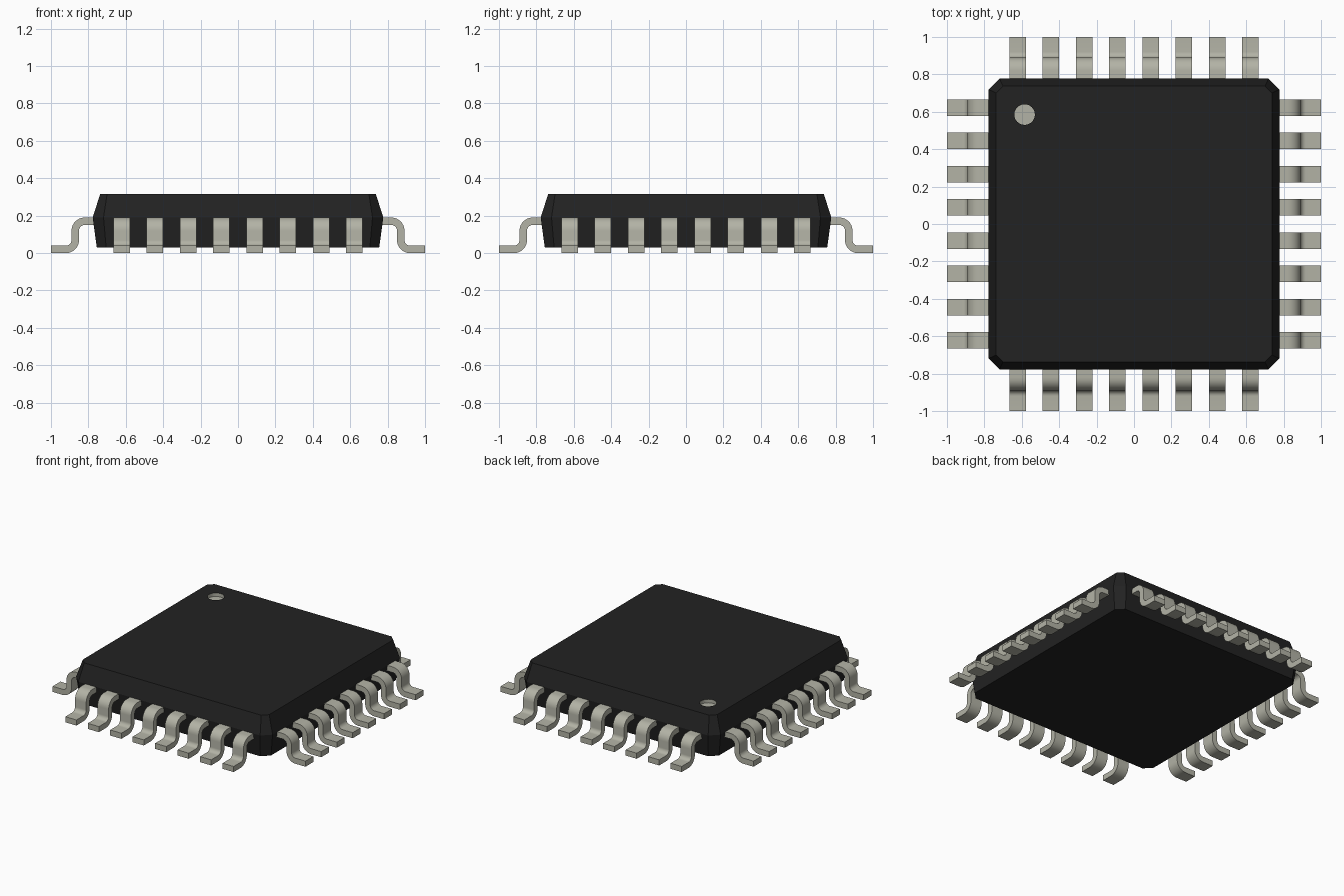
import bpy, bmesh, math
from mathutils import Matrix

cube = bpy.data.objects.get("Cube")
if cube:
    bpy.data.objects.remove(cube, do_unlink=True)


def material(name, rgb):
    m = bpy.data.materials.new(name)
    m.use_nodes = True
    m.diffuse_color = (*rgb, 1)
    m.node_tree.nodes["Principled BSDF"].inputs["Base Color"].default_value = (*rgb, 1)
    return m


BLACK = material("black plastic", (0.016, 0.016, 0.016))
METAL = material("tinned metal", (0.45, 0.45, 0.38))


def new_object(name, bm, *mats):
    bmesh.ops.recalc_face_normals(bm, faces=bm.faces)
    mesh = bpy.data.meshes.new(name)
    bm.to_mesh(mesh)
    bm.free()
    for m in mats:
        mesh.materials.append(m)
    ob = bpy.data.objects.new(name, mesh)
    bpy.context.collection.objects.link(ob)
    return ob


def activate(ob):
    bpy.ops.object.select_all(action='DESELECT')
    ob.select_set(True)
    bpy.context.view_layer.objects.active = ob


# Body: stacked chamfered squares (z, half width, chamfer)
bm = bmesh.new()
rings = []
for z, h, c in ((0.03, 0.755, 0.05), (0.19, 0.777, 0.058), (0.315, 0.737, 0.037)):
    k = h - c
    outline = ((h, -k), (h, k), (k, h), (-k, h), (-h, k), (-h, -k), (-k, -h), (k, -h))
    rings.append([bm.verts.new((x, y, z)) for x, y in outline])
for low, high in zip(rings, rings[1:]):
    for i in range(8):
        j = (i + 1) % 8
        bm.faces.new((low[i], low[j], high[j], high[i]))
bm.faces.new(rings[0])
bm.faces.new(rings[-1])
body = new_object("body", bm, BLACK, METAL)

# Round orientation dimple sunk into the top
DOT, RADIUS, DEPTH = (-0.585, 0.585), 0.055, 0.025
bm = bmesh.new()
bmesh.ops.create_cone(bm, cap_ends=True, segments=32, radius1=RADIUS, radius2=RADIUS,
                      depth=0.2, matrix=Matrix.Translation((*DOT, 0.315 - DEPTH + 0.1)))
cutter = new_object("dimple_cutter", bm)
cutter.hide_render = True
mod = body.modifiers.new("dimple", 'BOOLEAN')
mod.operation = 'DIFFERENCE'
mod.solver = 'EXACT'
mod.object = cutter
activate(body)
bpy.ops.object.modifier_apply(modifier=mod.name)
bpy.data.objects.remove(cutter, do_unlink=True)
for p in body.data.polygons:
    inside = all(math.dist(body.data.vertices[v].co.xy, DOT) < RADIUS + 0.002
                 for v in p.vertices)
    p.material_index = 1 if inside else 0


# Gull-wing lead profile in (outward distance, height)
def arc(cx, cz, r, a0, a1, n=8):
    return [(cx + r * math.cos(math.radians(a0 + (a1 - a0) * i / n)),
             cz + r * math.sin(math.radians(a0 + (a1 - a0) * i / n))) for i in range(n + 1)]


upper = [(0.72, 0.19)] + arc(0.82, 0.12, 0.07, 90, 0) + arc(0.92, 0.07, 0.03, 180, 270) + [(1, 0.04)]
lower = [(0.72, 0.15)] + arc(0.82, 0.12, 0.03, 90, 0) + arc(0.92, 0.07, 0.07, 180, 270) + [(1, 0)]
WIDTH, PITCH, COUNT = 0.088, 0.1777, 8

bm = bmesh.new()
for n in range(COUNT):
    centre = (n - (COUNT - 1) / 2) * PITCH
    # Four corner rails swept along the profile, wrapped into a closed strip
    sections = []
    for (ux, uz), (lx, lz) in zip(upper, lower):
        a, b = centre - WIDTH / 2, centre + WIDTH / 2
        sections.append([bm.verts.new(p) for p in
                         ((ux, a, uz), (ux, b, uz), (lx, b, lz), (lx, a, lz))])
    for s, t in zip(sections, sections[1:]):
        for i in range(4):
            j = (i + 1) % 4
            bm.faces.new((s[i], s[j], t[j], t[i]))
    bm.faces.new(sections[0])
    bm.faces.new(sections[-1])
leads = new_object("left_leads", bm, METAL)
activate(leads)
bpy.ops.object.shade_smooth_by_angle(angle=math.radians(35))

# Same row of leads on the other three sides
for turn, name in enumerate(("back_leads", "right_leads", "front_leads"), 1):
    ob = leads.copy()
    ob.data = leads.data.copy()
    ob.name = ob.data.name = name
    ob.rotation_euler.z = turn * math.pi / 2
    bpy.context.collection.objects.link(ob)
